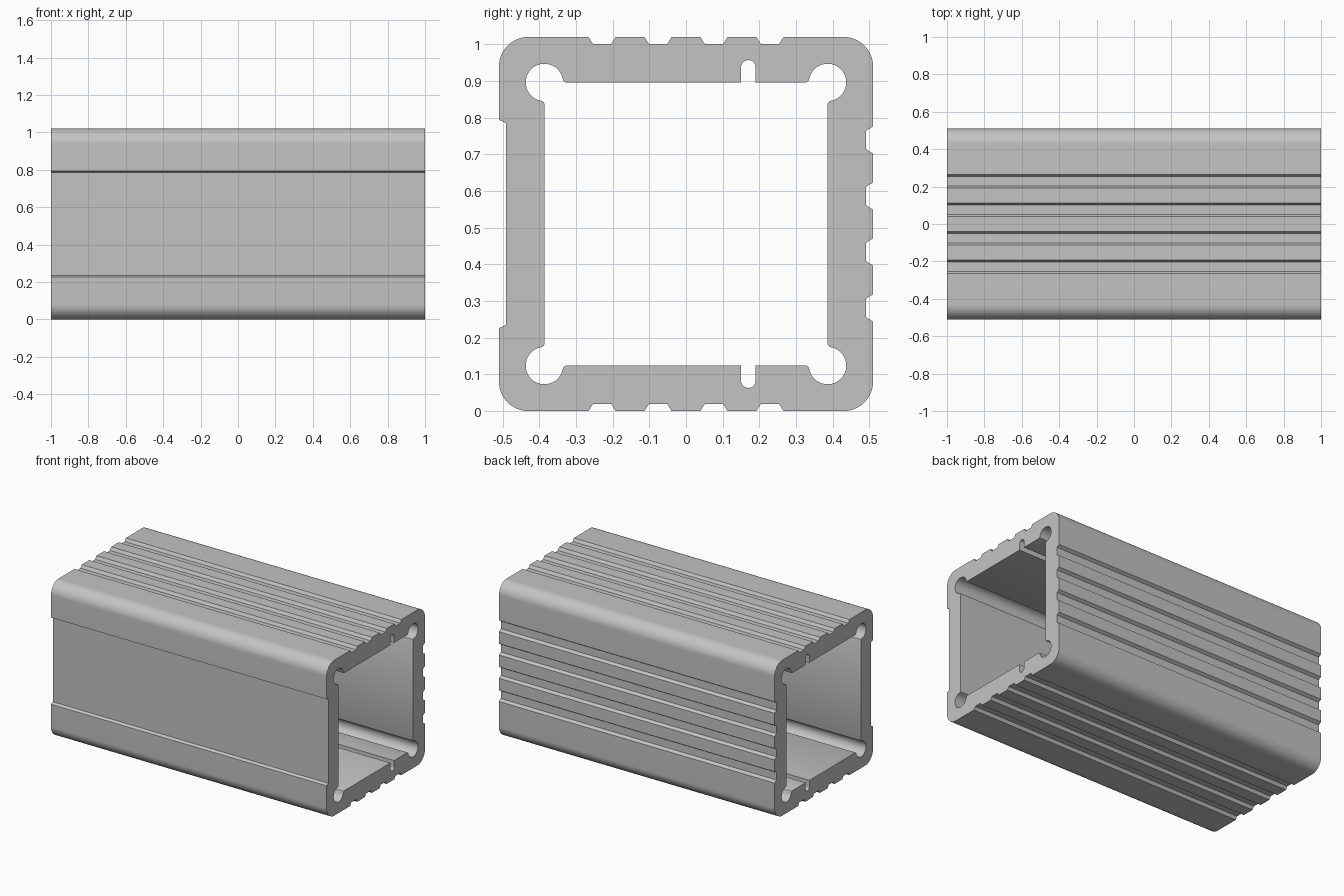
import bpy
import bmesh
from math import sin, cos, radians

if "Cube" in bpy.data.objects:
    bpy.data.objects.remove(bpy.data.objects["Cube"], do_unlink=True)

HALF = 0.51          # half of the outer square
LENGTH = 2.0
CORNER = 0.08        # outer corner radius
DEPTH = 0.019        # groove depth
INNER = 0.386        # half of the inner square
PORT = 0.051         # radius of the screw channels in the corners
PITCH = 0.1525       # groove spacing


def arc(cx, cy, r, start, end, steps):
    angles = [radians(start + (end - start) * i / steps) for i in range(steps + 1)]
    return [(cx + r * cos(a), cy + r * sin(a)) for a in angles]


def channel(centre, top, floor):
    """Tapered groove: half width at the surface and at the floor."""
    return [(centre - top, HALF), (centre - floor, HALF - DEPTH),
            (centre + floor, HALF - DEPTH), (centre + top, HALF)]


def turn(points, quarter):
    """Rotate clockwise by quarter turns."""
    for _ in range(quarter):
        points = [(y, -x) for x, y in points]
    return points


def outer_side(quarter):
    if quarter == 3:                      # front: one wide shallow recess
        side = channel(0, 0.284, 0.275)
    else:                                 # other sides: four narrow grooves
        side = [p for k in (-1.5, -0.5, 0.5, 1.5)
                for p in channel(k * PITCH, 0.037, 0.025)]
    c = HALF - CORNER
    return turn(side + arc(c, c, CORNER, 90, 0, 16), quarter)


def inner_side(quarter):
    side = []
    if quarter in (0, 2):                 # round-ended slot in roof and floor
        c = 0.17 if quarter == 0 else -0.17
        side += [(c - 0.02, INNER)] + arc(c, 0.427, 0.02, 180, 0, 12) + [(c + 0.02, INNER)]
    # screw channel with softened lips
    lip = [(INNER - 0.059, INNER), (INNER - 0.054, INNER + 0.002)]
    side += lip + arc(INNER, INNER, PORT, 172, -82, 32)
    side += [(y, x) for x, y in reversed(lip)]
    return turn(side, quarter)


# Extruded tube
bm = bmesh.new()
cap_edges = {-1: [], 1: []}
for make_side in (outer_side, inner_side):
    outline = [p for q in range(4) for p in make_side(q)]
    rings = {}
    for end in (-1, 1):
        ring = [bm.verts.new((end * LENGTH / 2, y, z + HALF)) for y, z in outline]
        cap_edges[end] += [bm.edges.new((ring[i - 1], ring[i])) for i in range(len(ring))]
        rings[end] = ring
    a, b = rings[-1], rings[1]
    for i in range(len(a)):
        bm.faces.new((a[i - 1], a[i], b[i], b[i - 1]))
for end, edges in cap_edges.items():
    bmesh.ops.triangle_fill(bm, use_beauty=True, edges=edges, normal=(end, 0, 0))
bmesh.ops.recalc_face_normals(bm, faces=bm.faces[:])

mesh = bpy.data.meshes.new("extruded_tube")
bm.to_mesh(mesh)
bm.free()
tube = bpy.data.objects.new("extruded_tube", mesh)
bpy.context.collection.objects.link(tube)

# Metal colour
metal = bpy.data.materials.new("light_grey_metal")
metal.use_nodes = True
grey = (0.55, 0.55, 0.55, 1)
metal.diffuse_color = grey
metal.node_tree.nodes["Principled BSDF"].inputs["Base Color"].default_value = grey
mesh.materials.append(metal)

bpy.ops.object.select_all(action="DESELECT")
tube.select_set(True)
bpy.context.view_layer.objects.active = tube
bpy.ops.object.shade_smooth_by_angle(angle=radians(25))
